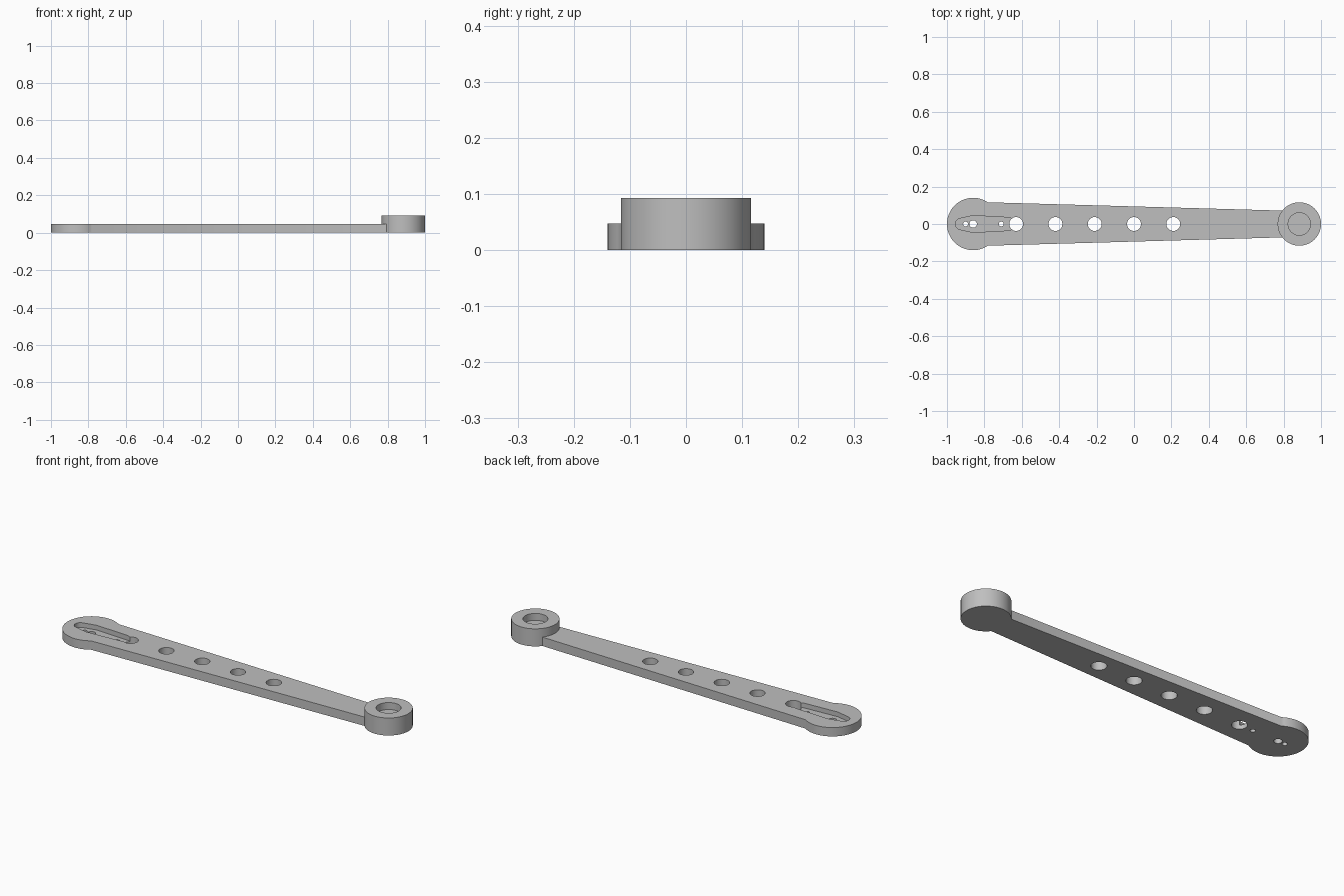
import bpy
import bmesh
from math import sin, cos, radians

old = bpy.data.objects.get("Cube")
if old:
    bpy.data.objects.remove(old, do_unlink=True)

grey = bpy.data.materials.new("plain grey")
grey.use_nodes = True
grey.diffuse_color = (0.52, 0.52, 0.52, 1)
grey.node_tree.nodes["Principled BSDF"].inputs["Base Color"].default_value = (0.52, 0.52, 0.52, 1)


def arc(cx, r, start, end, steps=48):
    """Points along an arc centred on the long axis."""
    angles = [radians(start + (end - start) * i / steps) for i in range(steps + 1)]
    return [(cx + r * cos(a), r * sin(a)) for a in angles]


def prism(name, outline, z0, z1):
    """Extrude a counter-clockwise outline between two heights."""
    bm = bmesh.new()
    face = bm.faces.new([bm.verts.new((x, y, z0)) for x, y in outline])
    top = bmesh.ops.extrude_face_region(bm, geom=[face])["geom"]
    bmesh.ops.translate(bm, vec=(0, 0, z1 - z0),
                        verts=[v for v in top if isinstance(v, bmesh.types.BMVert)])
    bmesh.ops.recalc_face_normals(bm, faces=bm.faces)
    mesh = bpy.data.meshes.new(name)
    bm.to_mesh(mesh)
    bm.free()
    mesh.materials.append(grey)
    obj = bpy.data.objects.new(name, mesh)
    bpy.context.collection.objects.link(obj)
    return obj


def disc(name, cx, r, z0, z1):
    return prism(name, arc(cx, r, 0, 360, 64)[:-1], z0, z1)


def combine(target, other, operation):
    """Apply a boolean and remove the helper."""
    mod = target.modifiers.new(operation.lower(), "BOOLEAN")
    mod.operation = operation
    mod.solver = "EXACT"
    mod.object = other
    bpy.context.view_layer.objects.active = target
    bpy.ops.object.modifier_apply(modifier=mod.name)
    bpy.data.objects.remove(other, do_unlink=True)


THICK, BOSS_TOP = 0.047, 0.093

# Tapered arm with its wide round end
arm = prism("lever_arm", arc(-0.86, 0.14, 56, 304) + [(0.85, -0.07), (0.85, 0.07)], 0, THICK)

# Raised boss at the narrow end, with a blind socket
combine(arm, disc("boss", 0.884, 0.116, 0, BOSS_TOP), "UNION")
combine(arm, disc("socket_cutter", 0.884, 0.06, 0.056, 0.2), "DIFFERENCE")

# Shallow pocket that tapers both ways from its hub
pocket = (arc(-0.925, 0.03, 105, 255, 16) + [(-0.86, -0.045)]
          + arc(-0.675, 0.035, -85, 85, 16) + [(-0.86, 0.045)])
combine(arm, prism("pocket_cutter", pocket, 0.022, 0.2), "DIFFERENCE")

# Row of lightening holes
for i in range(5):
    combine(arm, disc("hole_cutter", -0.63 + 0.21 * i, 0.037, -0.1, 0.2), "DIFFERENCE")

# Screw holes in the pocket floor
for x, r in ((-0.9, 0.013), (-0.86, 0.02), (-0.71, 0.013)):
    combine(arm, disc("screw_cutter", x, r, -0.1, 0.2), "DIFFERENCE")

# Smooth round walls, sharp rims
bpy.ops.object.select_all(action="DESELECT")
arm.select_set(True)
bpy.context.view_layer.objects.active = arm
bpy.ops.object.shade_smooth_by_angle(angle=radians(30))
